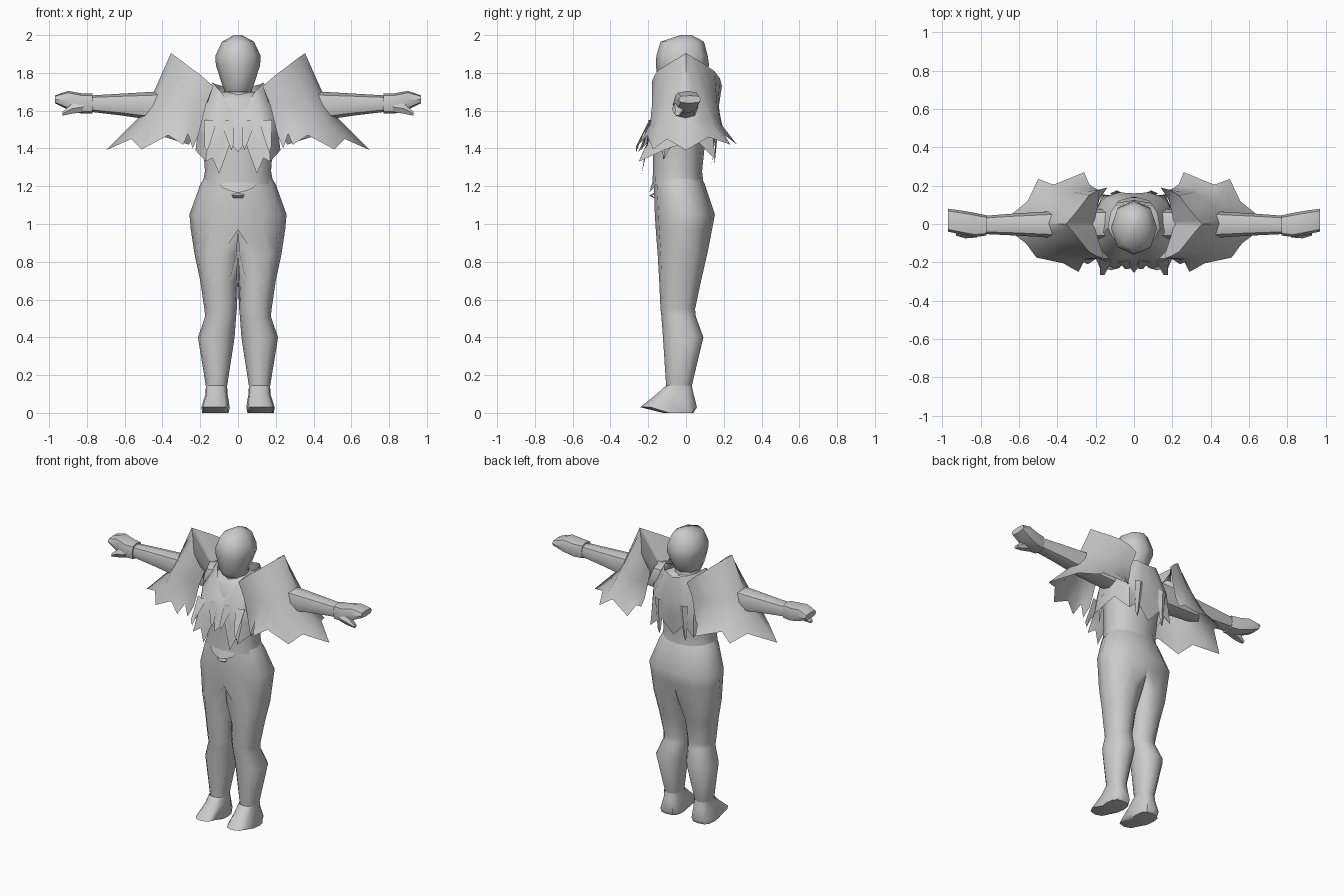
import bpy, bmesh, math

cloth = bpy.data.materials.new("pale_grey")
cloth.diffuse_color = (0.6, 0.6, 0.6, 1)


def finish(name, rows, closed, mirror=True, caps=(False, False), angle=50):
    """Skin rows of points into one object, optionally mirrored across x."""
    bm = bmesh.new()
    vs = [[bm.verts.new(p) for p in r] for r in rows]
    n = len(vs[0])
    for a, b in zip(vs, vs[1:]):
        for i in range(n if closed else n - 1):
            j = (i + 1) % n
            bm.faces.new((a[i], a[j], b[j], b[i]))
    if caps[0]:
        bm.faces.new(vs[0])
    if caps[1]:
        bm.faces.new(vs[-1][::-1])
    # drop hidden faces lying in the mirror plane
    if mirror:
        flat = [f for f in bm.faces if all(abs(v.co.x) < 1e-4 for v in f.verts)]
        bmesh.ops.delete(bm, geom=flat, context='FACES')
    bmesh.ops.remove_doubles(bm, verts=bm.verts, dist=0.0005)
    bmesh.ops.recalc_face_normals(bm, faces=bm.faces)
    me = bpy.data.meshes.new(name)
    bm.to_mesh(me)
    bm.free()
    me.materials.append(cloth)
    ob = bpy.data.objects.new(name, me)
    bpy.context.collection.objects.link(ob)
    if mirror:
        m = ob.modifiers.new("mirror", 'MIRROR')
        m.use_clip = True
    bpy.ops.object.select_all(action='DESELECT')
    ob.select_set(True)
    bpy.context.view_layer.objects.active = ob
    bpy.ops.object.shade_smooth_by_angle(angle=math.radians(angle))
    return ob


def ring(lo1, hi1, lo2, hi2, n=12, power=1.0):
    """Rounded outline filling the box lo1..hi1, lo2..hi2."""
    pts = []
    for i in range(n):
        t = 2 * math.pi * i / n
        c, s = math.cos(t), math.sin(t)
        c, s = (math.copysign(abs(k) ** power, k) for k in (c, s))
        pts.append(((lo1 + hi1) / 2 + c * (hi1 - lo1) / 2,
                    (lo2 + hi2) / 2 + s * (hi2 - lo2) / 2))
    return pts


def upright(secs, n=12, power=0.9, clamp=False):
    """Sections (z, x0, x1, y0, y1) to rows of points."""
    return [[(max(0, x) if clamp else x, y, s[0])
             for x, y in ring(*s[1:], n=n, power=power)] for s in secs]


def sideways(secs, n=8, power=0.8):
    """Sections (x, y0, y1, z0, z1) to rows of points."""
    return [[(s[0], y, z) for y, z in ring(*s[1:], n=n, power=power)] for s in secs]


# head and neck
finish("head", upright([
    (1.70, -.07, .07, -.12, .05), (1.74, -.085, .085, -.145, .08),
    (1.84, -.117, .117, -.16, .122), (1.89, -.12, .12, -.157, .115),
    (1.965, -.085, .085, -.135, .095), (2.0, -.02, .02, -.03, .03)],
    n=8), True, False, (True, True), 60)
finish("neck", upright([(1.58, -.09, .09, -.12, .09),
                        (1.74, -.07, .07, -.10, .06)], n=8), True, False)

# torso, its lower edge overlapping the trousers
finish("torso", upright([
    (1.21, -.187, .187, -.178, .093), (1.28, -.175, .175, -.175, .085),
    (1.42, -.185, .185, -.175, .10), (1.56, -.20, .20, -.165, .125),
    (1.66, -.17, .17, -.13, .11), (1.70, -.09, .09, -.09, .08)]),
    True, False, (False, True))

# trousers: hips split into two legs whose thighs touch
finish("trousers", upright([
    (1.25, -.175, .175, -.165, .08), (1.21, -.20, .20, -.17, .10),
    (1.05, -.257, .257, -.165, .153), (0.97, -.25, .25, -.16, .138),
    (0.84, -.06, .23, -.15, .112), (0.70, -.003, .20, -.142, .08),
    (0.55, .006, .178, -.135, .048), (0.51, .01, .174, -.13, .052),
    (0.40, .018, .212, -.122, .092), (0.14, .058, .17, -.105, .03)],
    clamp=True), True, angle=80)

# shoes
finish("shoe", upright([
    (0.145, .058, .17, -.105, .03), (0.10, .055, .172, -.155, .04),
    (0.03, .044, .194, -.242, .058), (0.0, .05, .19, -.12, .04)],
    power=0.7), True, caps=(False, True), angle=45)

# arms
finish("arm", sideways([
    (.14, -.08, .08, 1.53, 1.71), (.30, -.08, .075, 1.54, 1.71),
    (.45, -.07, .065, 1.55, 1.70), (.62, -.06, .055, 1.575, 1.69),
    (.79, -.052, .042, 1.595, 1.68)]), True)

# mitten hands with a short pointed thumb underneath
finish("hand", sideways([
    (.77, -.06, .045, 1.585, 1.69), (.83, -.068, .058, 1.585, 1.692),
    (.90, -.055, .07, 1.605, 1.705), (.97, -.04, .08, 1.64, 1.68)],
    power=0.65), True, caps=(True, True), angle=45)
finish("thumb", sideways([
    (.82, -.07, .0, 1.59, 1.65), (.88, -.075, -.01, 1.58, 1.64),
    (.93, -.06, -.03, 1.572, 1.595)], n=6), True, caps=(True, True))

# pointed shoulder mantles: inner wall, raised rim, side, flare, ragged hem
inner = [(.16, -.15, 1.64), (.17, -.13, 1.66), (.18, -.10, 1.68), (.19, -.07, 1.69),
         (.20, -.04, 1.70), (.205, -.02, 1.70), (.21, 0, 1.70), (.205, .02, 1.70),
         (.20, .05, 1.70), (.19, .09, 1.69), (.18, .13, 1.67), (.17, .16, 1.64)]
rim = [(.13, -.18, 1.73), (.16, -.18, 1.755), (.20, -.165, 1.79), (.235, -.145, 1.815),
       (.28, -.09, 1.85), (.32, -.04, 1.88), (.355, 0, 1.905), (.32, .04, 1.88),
       (.28, .09, 1.85), (.235, .15, 1.81), (.18, .18, 1.77), (.14, .19, 1.73)]
mid = [(.17, -.18, 1.63), (.21, -.18, 1.63), (.26, -.18, 1.63), (.31, -.17, 1.63),
       (.37, -.14, 1.64), (.42, -.09, 1.66), (.45, 0, 1.69), (.42, .09, 1.66),
       (.37, .135, 1.64), (.31, .165, 1.63), (.24, .17, 1.63), (.17, .175, 1.63)]
flare = [(.195, -.18, 1.53), (.23, -.185, 1.53), (.265, -.19, 1.53), (.30, -.185, 1.53),
         (.38, -.17, 1.53), (.46, -.14, 1.54), (.53, 0, 1.56), (.46, .14, 1.54),
         (.40, .17, 1.53), (.32, .185, 1.53), (.24, .19, 1.53), (.19, .18, 1.53)]
hem = [(.21, -.185, 1.47), (.24, -.21, 1.40), (.265, -.20, 1.48), (.29, -.25, 1.42),
       (.37, -.205, 1.47), (.51, -.175, 1.395), (.70, 0, 1.39), (.50, .235, 1.42),
       (.42, .205, 1.47), (.26, .27, 1.42), (.235, .21, 1.48), (.21, .19, 1.47)]
# notches between the long corner points, cut into the skirt of the mantle
def with_notch(row, notch):
    out = list(row)
    for k, p in sorted(notch.items(), reverse=True):
        a, b = row[k], row[k + 1]
        out.insert(k + 1, p or tuple((u + v) / 2 for u, v in zip(a, b)))
    return out


gaps = {5: None, 6: None}
mantle = [with_notch(r, gaps) for r in (inner, rim, mid, flare)]
mantle.append(with_notch(hem, {5: (.565, -.10, 1.45), 6: (.555, .12, 1.46)}))
finish("shoulder_mantle", mantle, False, angle=60)

# ragged chest cape, half outline from front centre round to back centre
collar = [(0, -.125, 1.62), (.045, -.125, 1.635), (.07, -.115, 1.67), (.09, -.095, 1.70),
          (.11, -.07, 1.72), (.135, -.02, 1.75), (.12, .06, 1.74), (.08, .12, 1.73),
          (.04, .13, 1.72), (0, .14, 1.71)]
chest = [(0, -.185, 1.54), (.045, -.185, 1.55), (.08, -.19, 1.55), (.12, -.185, 1.55),
         (.16, -.17, 1.56), (.205, -.09, 1.59), (.205, .06, 1.59), (.15, .14, 1.56),
         (.08, .165, 1.55), (0, .16, 1.55)]
skirt = [(0, -.215, 1.46), (.05, -.20, 1.47), (.075, -.21, 1.42), (.125, -.21, 1.42),
         (.165, -.20, 1.44), (.215, -.11, 1.47), (.205, .05, 1.47), (.16, .145, 1.45),
         (.09, .155, 1.45), (0, .15, 1.45)]
edge = [(0, -.255, 1.38), (.04, -.205, 1.43), (.10, -.235, 1.265), (.135, -.215, 1.35),
        (.17, -.25, 1.33), (.225, -.12, 1.39), (.205, .05, 1.45), (.165, .155, 1.34),
        (.09, .145, 1.41), (.0, .135, 1.31)]
finish("chest_cape", [collar, chest, skirt, edge], False, angle=40)

# loose overlapping strips on the chest and back
def strip(name, x, y, z, out, tip):
    finish(name, [[(x - .035, y, z), (x, y + out, z), (x + .035, y, z)],
                  [(tip[0] - .012, tip[1], tip[2] + .03), tip,
                   (tip[0] + .012, tip[1], tip[2] + .03)]], False, angle=30)


strip("chest_strip", .06, -.185, 1.55, -.012, (.035, -.235, 1.39))
strip("outer_chest_strip", .145, -.18, 1.55, -.015, (.165, -.265, 1.38))
strip("rear_strip", .09, .16, 1.55, .015, (.10, .15, 1.30))

# side tatter under the arm
finish("side_tatter", [[(.17, -.14, 1.50), (.215, -.09, 1.50), (.215, -.03, 1.50)],
                       [(.185, -.12, 1.34)] * 3], False, angle=30)

# waist flap and small buckle at the front
finish("waist_flap", [[(0, -.178, 1.22), (.05, -.172, 1.22), (.10, -.16, 1.215)],
                      [(0, -.195, 1.165), (.04, -.188, 1.175), (.08, -.172, 1.19)]],
       False, angle=30)
finish("buckle", [[(0, -.17, 1.165), (.035, -.168, 1.155)],
                  [(0, -.195, 1.15), (.03, -.18, 1.15)],
                  [(0, -.165, 1.135), (.025, -.16, 1.135)]], False, angle=30)
